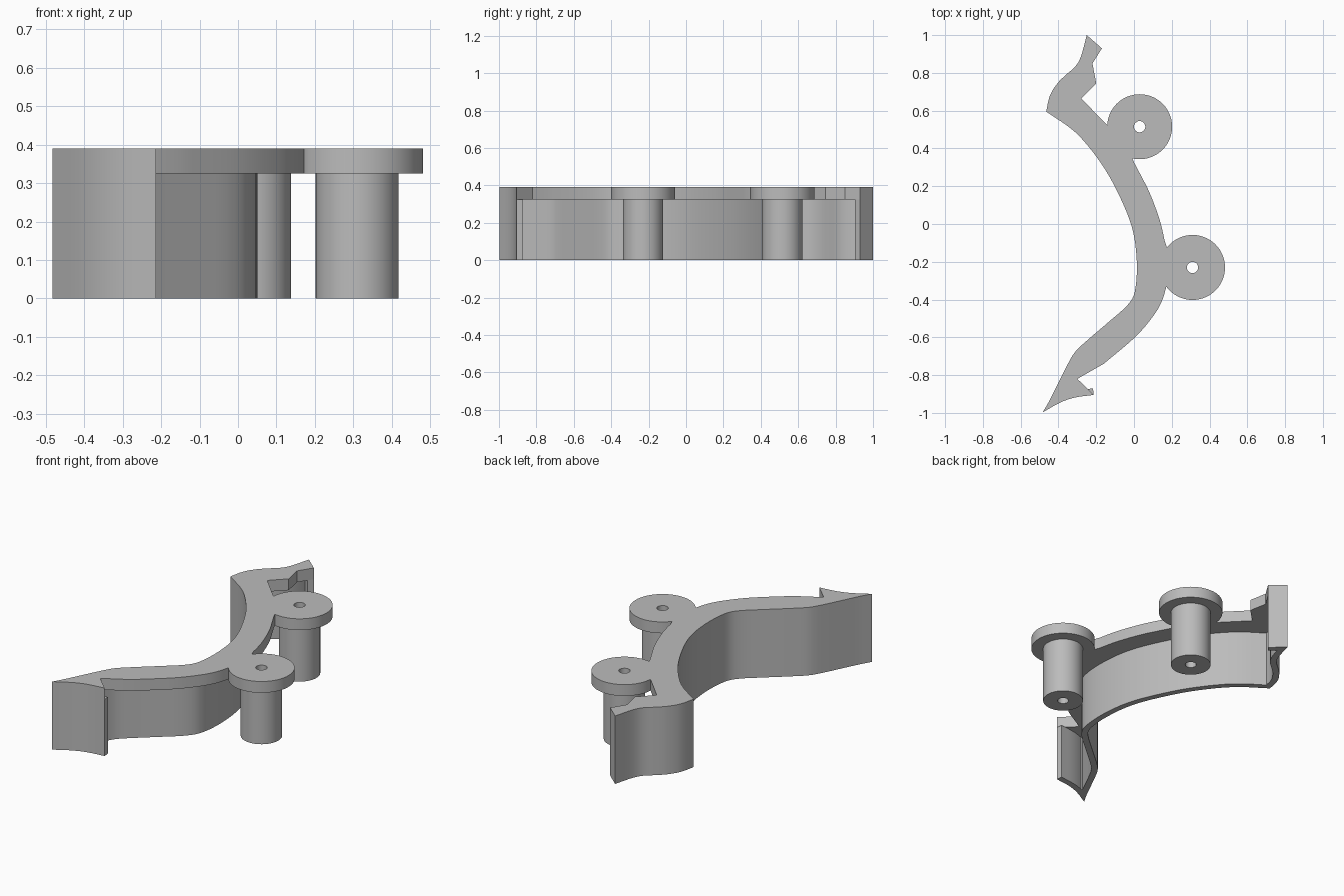
import bpy, bmesh, math
from mathutils import Vector
from mathutils.geometry import intersect_point_line

if "Cube" in bpy.data.objects:
    bpy.data.objects.remove(bpy.data.objects["Cube"])

WALL, TOP, UNDER = 0.035, 0.39, 0.325
grey = bpy.data.materials.new("plain grey")
grey.diffuse_color = (0.50, 0.50, 0.50, 1)
grey.use_nodes = True
grey.node_tree.nodes["Principled BSDF"].inputs["Base Color"].default_value = grey.diffuse_color


def smooth(pts, n=4):
    """Smooth run through the given points."""
    p = [Vector(q) for q in pts]
    p = [2 * p[0] - p[1]] + p + [2 * p[-1] - p[-2]]
    out = []
    for a, b, c, d in zip(p, p[1:], p[2:], p[3:]):
        for i in range(n):
            t = i / n
            out.append(0.5 * (2 * b + (c - a) * t + (2 * a - 5 * b + 4 * c - d) * t * t
                              + (3 * b - a - 3 * c + d) * t ** 3))
    return out + [p[-2]]


def arc(centre, r, a0=0, a1=360, n=48):
    full = a1 - a0 == 360
    angles = [math.radians(a0 + (a1 - a0) * i / n) for i in range(n if full else n + 1)]
    return [Vector((centre[0] + r * math.cos(a), centre[1] + r * math.sin(a))) for a in angles]


def offset(path, t):
    """Mitred offset to the left of the path, without folded points."""
    out = []
    for i, p in enumerate(path):
        d0 = (p - path[i - 1]).normalized() if i else None
        d1 = (path[i + 1] - p).normalized() if i < len(path) - 1 else d0
        d0 = d0 or d1
        n0, n1 = Vector((-d0.y, d0.x)), Vector((-d1.y, d1.x))
        m = (n0 + n1).normalized()
        q = p + m * t / max(m.dot(n0), 0.2)
        near = 9
        for a, b in zip(path, path[1:]):
            s = min(max((q - a).dot(b - a) / (b - a).length_squared, 0), 1)
            near = min(near, (a + (b - a) * s - q).length)
        if near > t * 0.9:
            out.append(q)
    return out


def prism(name, loops, z0, z1):
    """Upright solid from an outline and optional hole loops."""
    bm = bmesh.new()
    for loop in loops:
        vs = [bm.verts.new((p.x, p.y, z0)) for p in loop]
        for i, v in enumerate(vs):
            bm.edges.new((vs[i - 1], v))
    bmesh.ops.triangle_fill(bm, edges=bm.edges[:], use_beauty=True)
    res = bmesh.ops.extrude_face_region(bm, geom=bm.faces[:], use_keep_orig=True)
    top = [g for g in res["geom"] if isinstance(g, bmesh.types.BMVert)]
    bmesh.ops.translate(bm, verts=top, vec=(0, 0, z1 - z0))
    bmesh.ops.recalc_face_normals(bm, faces=bm.faces[:])
    me = bpy.data.meshes.new(name)
    bm.to_mesh(me)
    bm.free()
    me.materials.append(grey)
    me.shade_smooth()
    me.set_sharp_from_angle(angle=math.radians(30))
    ob = bpy.data.objects.new(name, me)
    bpy.context.collection.objects.link(ob)


# Outer side: short upper flange, upper hook, long curve, lower flange
hook = smooth([(-.25, 1), (-.28, .89), (-.31, .835), (-.36, .79), (-.405, .745),
               (-.445, .68), (-.465, .595)])
sweep = smooth([(-.465, .595), (-.31, .485), (-.18, .33), (-.085, .165), (-.01, -.02),
                (.015, -.2), (.005, -.355), (-.035, -.43), (-.13, -.515), (-.235, -.605),
                (-.31, -.675), (-.355, -.75), (-.4, -.84), (-.445, -.93), (-.483, -.997)])
foot = smooth([(-.483, -.997), (-.39, -.945), (-.31, -.918), (-.213, -.905)])
outer = [Vector((-.17, .93))] + hook + sweep[1:] + foot[1:]

# Inner side of the plate, including the two round tabs
LOW, HIGH = (.31, -.23), (.03, .515)
inner = [Vector((-.30, -.82))]
inner += smooth([(-.16, -.74), (.005, -.6), (.10, -.49), (.147, -.41), (.172, -.33)])
inner += arc(LOW, .172, -143, 142)
inner += smooth([(.17, -.125), (.138, .015), (.085, .16), (.035, .26), (-.01, .345)])[1:-1]
inner += arc(HIGH, .172, -103, 177)
inner += [Vector(p) for p in [(-.28, .665), (-.2, .745), (-.22, .85)]]

holes = [arc(c, .03, n=24) for c in (LOW, HIGH)]
prism("top_plate", [outer + inner] + holes, UNDER, TOP)

# Thin skirt wall under the outer edge
prism("skirt_wall", [outer + offset(outer, WALL)[::-1]], 0, UNDER)

# Hollow posts under the tabs
for name, c, hole in (("lower_post", LOW, holes[0]), ("upper_post", HIGH, holes[1])):
    prism(name, [arc(c, .108), hole], 0, UNDER)
